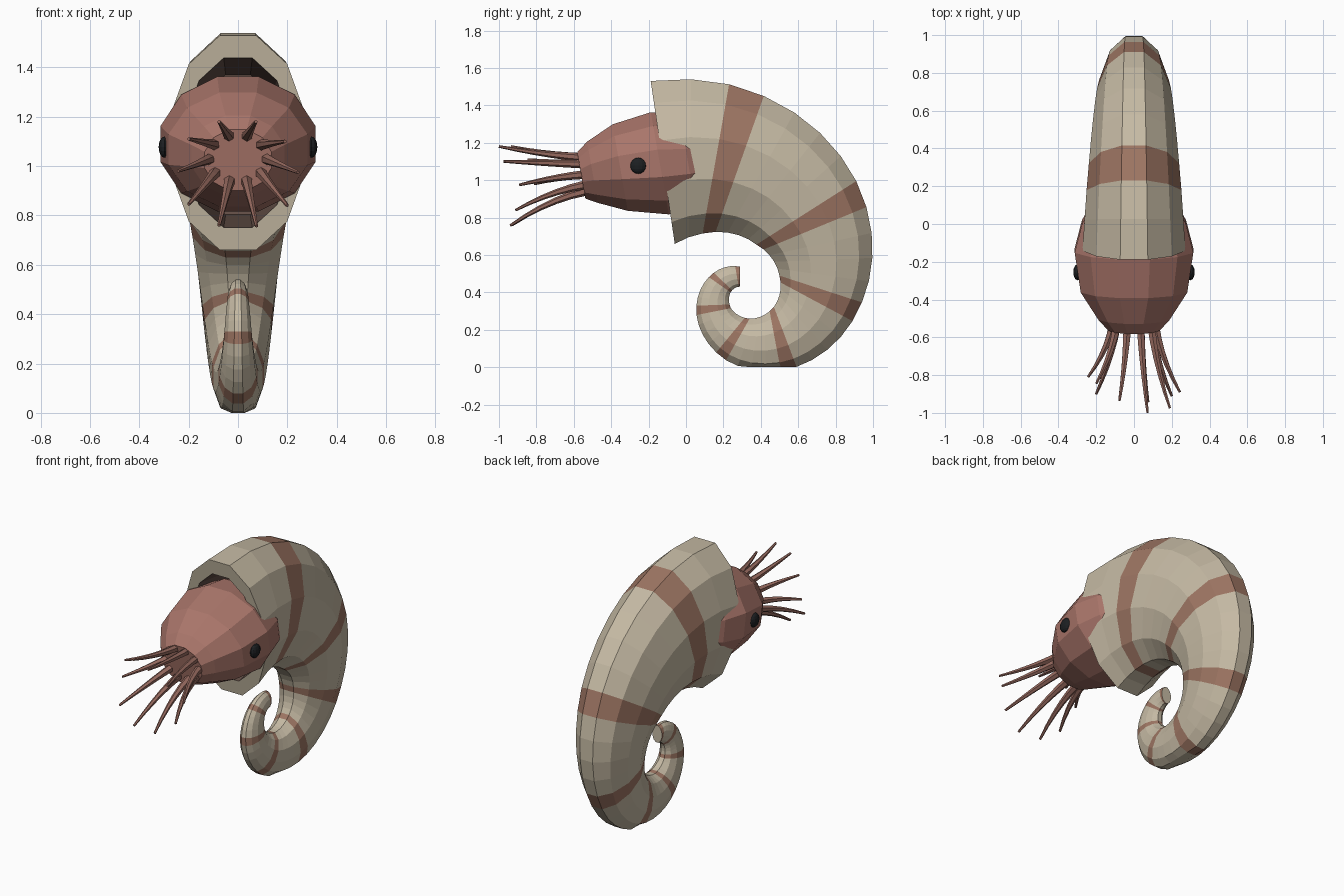
import bpy, bmesh, math
from mathutils import Vector

if "Cube" in bpy.data.objects:
    bpy.data.objects.remove(bpy.data.objects["Cube"])


def material(name, rgb):
    m = bpy.data.materials.new(name)
    m.diffuse_color = (*rgb, 1)
    m.use_nodes = True
    m.node_tree.nodes["Principled BSDF"].inputs["Base Color"].default_value = m.diffuse_color
    return m


CREAM = material("cream_shell", (0.56, 0.49, 0.37))
BAND = material("brown_band", (0.34, 0.18, 0.125))
DARK = material("dark_lining", (0.12, 0.075, 0.06))
SKIN = material("skin", (0.40, 0.18, 0.145))
ARM = material("arm_skin", (0.31, 0.145, 0.115))
EYE = material("eye_black", (0.012, 0.014, 0.016))


def ring(centre, up, width, sides=12):
    """Flat-topped elliptical ring spanned by the x axis and the vector up."""
    pts = []
    for k in range(sides):
        a = 2 * math.pi * (k + 0.5) / sides
        pts.append(centre + Vector((width * math.sin(a), 0, 0)) + up * math.cos(a))
    return pts


def loft(name, rings, mats, pick=lambda i: 0, caps=(0, 0)):
    """Skin a list of rings with flat faces and cap both ends."""
    bm = bmesh.new()
    rows = [[bm.verts.new(p) for p in r] for r in rings]
    n = len(rows[0])
    for i in range(len(rows) - 1):
        for k in range(n):
            j = (k + 1) % n
            f = bm.faces.new((rows[i][k], rows[i][j], rows[i + 1][j], rows[i + 1][k]))
            f.material_index = pick(i)
    for row, mi in ((rows[0], caps[0]), (rows[-1], caps[1])):
        bm.faces.new(row).material_index = mi
    bmesh.ops.recalc_face_normals(bm, faces=bm.faces)
    me = bpy.data.meshes.new(name)
    bm.to_mesh(me)
    bm.free()
    for m in mats:
        me.materials.append(m)
    ob = bpy.data.objects.new(name, me)
    bpy.context.collection.objects.link(ob)
    return ob


# Shell: coiled tube, outer and inner edges are spirals round one pole
POLE = Vector((0, 0.306, 0.403))
SEGS = 38
STATIONS = [0, 2, 7, 12, 17, 22, 27, 32, 38]
OUTER = [1.231, 1.112, 0.846, 0.637, 0.492, 0.377, 0.279, 0.20, 0.135]
INNER = [0.447, 0.38, 0.262, 0.212, 0.183, 0.148, 0.110, 0.068, 0.032]


def radius(table, i):
    for s in range(len(STATIONS) - 1):
        a, b = STATIONS[s], STATIONS[s + 1]
        if i <= b:
            t = (i - a) / (b - a)
            return table[s] ** (1 - t) * table[s + 1] ** t


def polar(r, deg):
    a = math.radians(deg)
    return POLE + Vector((0, r * math.cos(a), r * math.sin(a)))


def shell_ring(i, scale=1.0):
    o = polar(radius(OUTER, i), 113.7 - 9.9 * i)
    n = polar(radius(INNER, i), 145 - 10.08 * i)
    up = (o - n) * (0.5 / 0.966 * scale)
    pts = ring((o + n) / 2, up, up.length * 0.62)
    for p in pts:
        p.z = max(p.z, 0)  # flattened where it rests on the ground
    return pts


# Two lining rings, then the rim, then the outside of the coil
shell_rings = [shell_ring(3, 0.78), shell_ring(0, 0.79)]
shell_rings += [shell_ring(i) for i in range(SEGS + 1)]


def shell_colour(i):
    if i == 0:
        return 2
    return 1 if i >= 2 and (i - 2) % 5 == 2 else 0


loft("shell", shell_rings, [CREAM, BAND, DARK], shell_colour, (2, 0))

# Head: twelve-sided barrel tilted to match the shell mouth
TILT = math.radians(10)
HEAD = [(0.12, 1.11, 0.20, 0.22), (0.01, 1.10, 0.262, 0.285), (-0.14, 1.09, 0.287, 0.325),
        (-0.352, 1.067, 0.243, 0.292), (-0.50, 1.042, 0.172, 0.195),
        (-0.56, 1.025, 0.13, 0.14)]
head_rings = []
for y, z, h, w in HEAD:
    up = Vector((0, -math.sin(TILT), math.cos(TILT))) * h
    head_rings.append(ring(Vector((0, y, z)), up, w))
loft("head", head_rings, [SKIN])

# Eyes: flattened balls on both sides
for side, label in ((1, "right"), (-1, "left")):
    bpy.ops.mesh.primitive_uv_sphere_add(segments=12, ring_count=8, radius=0.043,
                                         location=(side * 0.298, -0.255, 1.077))
    eye = bpy.context.object
    eye.name = label + "_eye"
    eye.scale.x = 0.55
    eye.data.materials.append(EYE)

# Arms: ten tapering curved cones spreading from the front of the head
TIPS = [(0.072, -1.0, 1.18), (0.19, -0.975, 1.10), (0.243, -0.89, 0.975),
        (0.2, -0.91, 0.84), (0.075, -0.94, 0.757), (-0.077, -0.93, 0.76),
        (-0.2, -0.90, 0.845), (-0.243, -0.81, 0.98), (-0.2, -0.845, 1.11),
        (-0.077, -0.936, 1.18)]
for k, tip in enumerate(TIPS):
    a = math.radians(18 + 36 * k)
    base = Vector((0.113 * math.sin(a), -0.54, 1.03 + 0.095 * math.cos(a)))
    tip = Vector(tip)
    mid = base.lerp(tip, 0.25)
    mid.y = base.lerp(tip, 0.5).y
    rings = []
    for s in range(6):
        t = s / 5
        p = base * (1 - t) ** 2 + mid * (2 * t * (1 - t)) + tip * t ** 2
        d = ((mid - base) * (1 - t) + (tip - mid) * t).normalized()
        u = d.cross(Vector((1, 0, 0))).normalized()
        v = d.cross(u)
        r = 0.024 * (1 - t) + 0.007 * t
        rings.append([p + (u * math.cos(q) + v * math.sin(q)) * r
                      for q in (math.tau * j / 6 for j in range(6))])
    loft(f"arm_{k + 1}", rings, [ARM])
